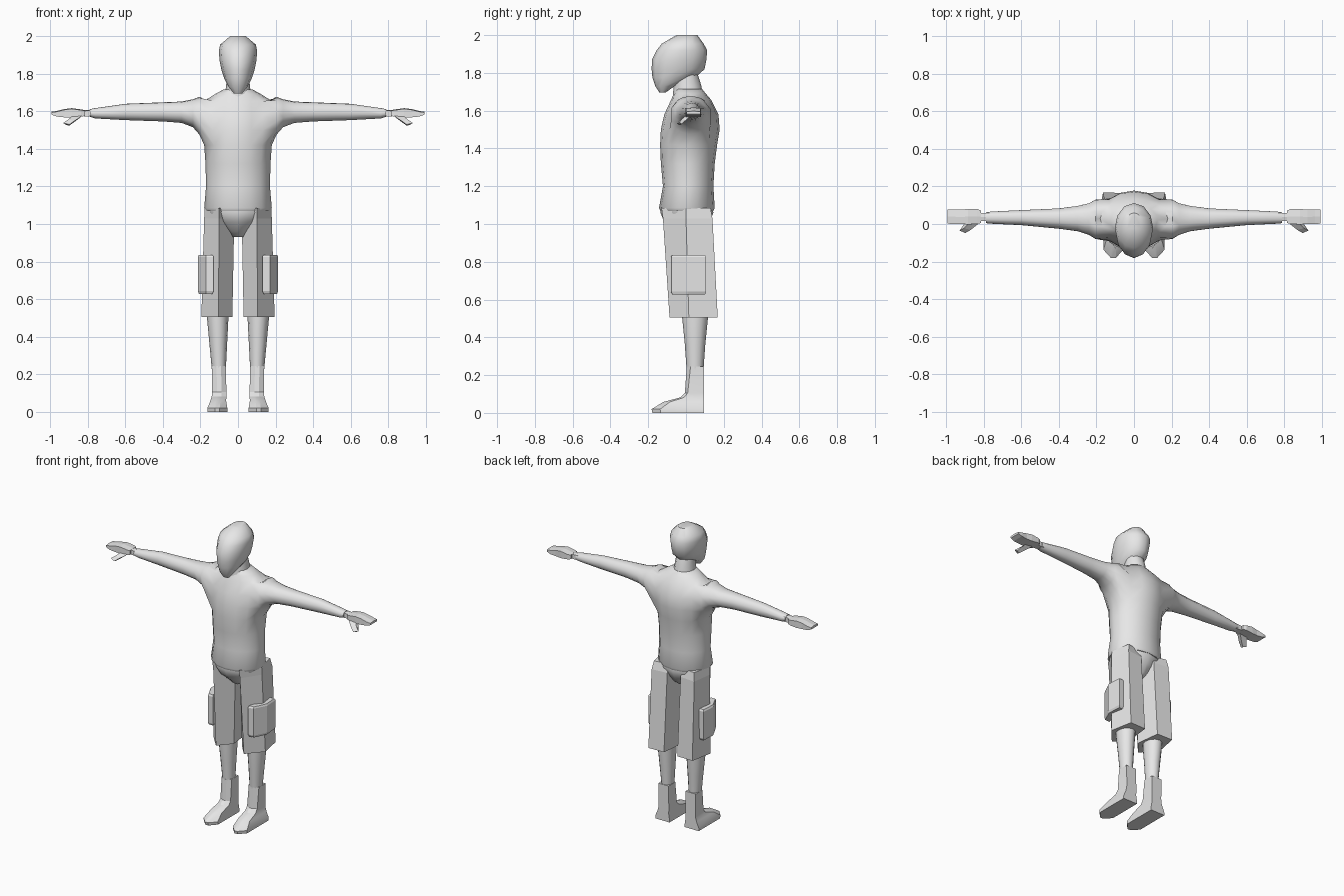
import bpy, bmesh, math

grey = bpy.data.materials.new("light_grey")
grey.diffuse_color = (0.8, 0.8, 0.8, 1)


def finish(name, bm, smooth=None, mirror=False):
    """Turn a bmesh into an object, optionally smooth and mirrored over x."""
    bmesh.ops.recalc_face_normals(bm, faces=bm.faces[:])
    for f in bm.faces:
        f.smooth = smooth is not None
    me = bpy.data.meshes.new(name)
    bm.to_mesh(me)
    bm.free()
    me.materials.append(grey)
    if smooth is not None:
        me.set_sharp_from_angle(angle=math.radians(smooth))
    ob = bpy.data.objects.new(name, me)
    bpy.context.collection.objects.link(ob)
    if mirror:
        mod = ob.modifiers.new("mirror", 'MIRROR')
        mod.use_mirror_merge = False
    return ob


def bridge(bm, a, b):
    n = len(a)
    return [bm.faces.new((a[i], a[(i + 1) % n], b[(i + 1) % n], b[i])) for i in range(n)]


def loft(rings):
    """Skin a list of point rings and cap both ends."""
    bm = bmesh.new()
    vs = [[bm.verts.new(p) for p in r] for r in rings]
    for a, b in zip(vs, vs[1:]):
        bridge(bm, a, b)
    bm.faces.new(vs[0])
    bm.faces.new(vs[-1])
    return bm


def oval(z, rx, yf, yb, n, cx=0.0):
    """Horizontal oval ring between a front and a back depth."""
    c, r = (yf + yb) / 2, (yb - yf) / 2
    return [(cx + rx * math.cos(2 * math.pi * i / n), c + r * math.sin(2 * math.pi * i / n), z)
            for i in range(n)]


# Shirt: torso rings with sleeve openings at both sides
N = 16
body = [(1.07, .172, -.135, .145), (1.085, .18, -.143, .152), (1.2, .17, -.122, .145),
        (1.32, .173, -.133, .152), (1.42, .18, -.137, .165), (1.50, .188, -.133, .178),
        (1.58, .19, -.115, .172), (1.655, .18, -.08, .135), (1.69, .125, -.065, .105),
        (1.715, .08, -.055, .085)]
bm = bmesh.new()
rows = [[bm.verts.new(p) for p in oval(*b, N)] for b in body]
for r, (a, b) in enumerate(zip(rows, rows[1:])):
    faces = bridge(bm, a, b)
    if 4 <= r < 7:
        bmesh.ops.delete(bm, geom=[faces[i] for i in (14, 15, 0, 1, 6, 7, 8, 9)],
                         context='FACES_ONLY')
bm.faces.new(rows[0])
bm.faces.new(rows[-1])
# Sleeves: sections x, y range, z range
sleeve = [(.205, -.085, .135, 1.475, 1.678), (.24, -.062, .115, 1.515, 1.664),
          (.3, -.042, .1, 1.538, 1.652), (.4, -.028, .086, 1.546, 1.648),
          (.6, -.008, .076, 1.553, 1.64), (.76, .0, .068, 1.562, 1.617),
          (.787, .003, .064, 1.57, 1.612)]
for side, mid in ((1, 0), (-1, 8)):
    cols = [(mid + k) % N for k in (-2, -1, 0, 1, 2)]
    loop = ([rows[4][c] for c in cols] + [rows[5][cols[4]], rows[6][cols[4]]]
            + [rows[7][c] for c in cols[::-1]] + [rows[6][cols[0]], rows[5][cols[0]]])
    ang = [math.atan2((v.co.z - 1.54) / .12, (v.co.y - .025) / .11) for v in loop]
    for x, y0, y1, z0, z1 in sleeve:
        new = [bm.verts.new((side * x, (y0 + y1) / 2 + (y1 - y0) / 2 * math.cos(t),
                             (z0 + z1) / 2 + (z1 - z0) / 2 * math.sin(t))) for t in ang]
        bridge(bm, loop, new)
        loop = new
    bm.faces.new(loop)
finish("shirt", bm, 50)

# Neck and head
finish("neck", loft([oval(1.68, .072, -.07, .088, 12), oval(1.73, .064, -.065, .082, 12),
                     oval(1.8, .058, -.06, .06, 12)]), 50)
head = [(1.695, .022, -.14, -.11), (1.73, .05, -.163, -.06), (1.775, .073, -.178, .05),
        (1.82, .088, -.182, .098), (1.87, .098, -.18, .108), (1.92, .102, -.155, .112),
        (1.955, .095, -.128, .093), (2.0, .042, -.05, .06)]
finish("head", loft([oval(*h, 12) for h in head]), 45)


# Hands: wrist, palm with fingers, and thumb
def plate(x, y0, y1, z0, z1):
    ym = (y0 + y1) / 2
    return [(x, y0, z0), (x, ym, z0), (x, y1, z0), (x, y1, z1), (x, ym, z1 + .004), (x, y0, z1)]


finish("wrist", loft([plate(.77, .015, .058, 1.572, 1.606),
                      plate(.825, .015, .058, 1.574, 1.602)]), mirror=True)
finish("hand", loft([plate(*p) for p in (
    (.815, .005, .072, 1.575, 1.603), (.835, .0, .08, 1.572, 1.606),
    (.885, -.002, .08, 1.567, 1.613), (.925, .0, .076, 1.568, 1.608),
    (.965, .0, .078, 1.572, 1.598), (.992, .002, .076, 1.582, 1.594))]), mirror=True)
finish("thumb", loft([
    [(.83, .0, 1.575), (.885, -.002, 1.572), (.885, .025, 1.572), (.83, .025, 1.575)],
    [(.87, -.032, 1.55), (.905, -.022, 1.556), (.905, .0, 1.55), (.87, -.008, 1.544)],
    [(.898, -.048, 1.53), (.93, -.035, 1.538), (.92, -.022, 1.53), (.9, -.03, 1.523)]]),
    mirror=True)

# Shorts: hips and two faceted legs
finish("hips", loft([oval(1.1, .165, -.13, .135, 12), oval(1.06, .165, -.135, .145, 12),
                     oval(1.01, .12, -.115, .125, 12), oval(.96, .06, -.06, .09, 12),
                     oval(.93, .03, -.03, .05, 12)]), 50)
finish("shorts_leg", loft([
    [(.178, .0, 1.085), (.10, -.13, 1.085), (.02, .0, 1.085), (.05, .11, 1.085), (.15, .13, 1.085)],
    [(.18, .0, 1.03), (.10, -.122, 1.03), (.02, .0, 1.03), (.05, .13, 1.03), (.16, .14, 1.03)],
    [(.195, .015, .505), (.105, -.087, .505), (.03, .0, .505), (.05, .165, .505),
     (.165, .168, .505)]]), mirror=True)


# Cargo pockets folded round the outer corner of each leg
def pocket(z, g):
    return [(.13 + g, -.08 + g, z), (.17, -.078 + g, z), (.214 - g, .008, z),
            (.208 - g, .107 - g, z), (.165, .105 - g, z), (.15, .01, z)]


finish("pocket", loft([pocket(.628, .006), pocket(.642, 0), pocket(.825, 0),
                       pocket(.836, .006)]), mirror=True)

# Shins
finish("shin", loft([oval(.56, .058, -.022, .12, 12, .108), oval(.5, .057, -.02, .116, 12, .108),
                     oval(.36, .047, -.006, .102, 12, .105),
                     oval(.22, .037, .004, .092, 12, .102)]), 50, True)


# Feet: ankle flaring into a pointed toe
def sole(z, x0, x1, yf, yb, cut):
    return [(x0, yb, z), (x1, yb, z), (x1, yf + cut, z), ((x0 + x1) / 2 + .012, yf, z),
            ((x0 + x1) / 2 - .012, yf, z), (x0, yf + cut, z)]


finish("foot", loft([sole(*s) for s in (
    (.0, .057, .163, -.178, .096, .045), (.02, .057, .163, -.182, .096, .045),
    (.058, .063, .147, -.12, .096, .035), (.082, .062, .14, -.03, .096, .02),
    (.105, .062, .138, -.006, .096, .015), (.245, .064, .14, .004, .096, .02))]), 25, True)
